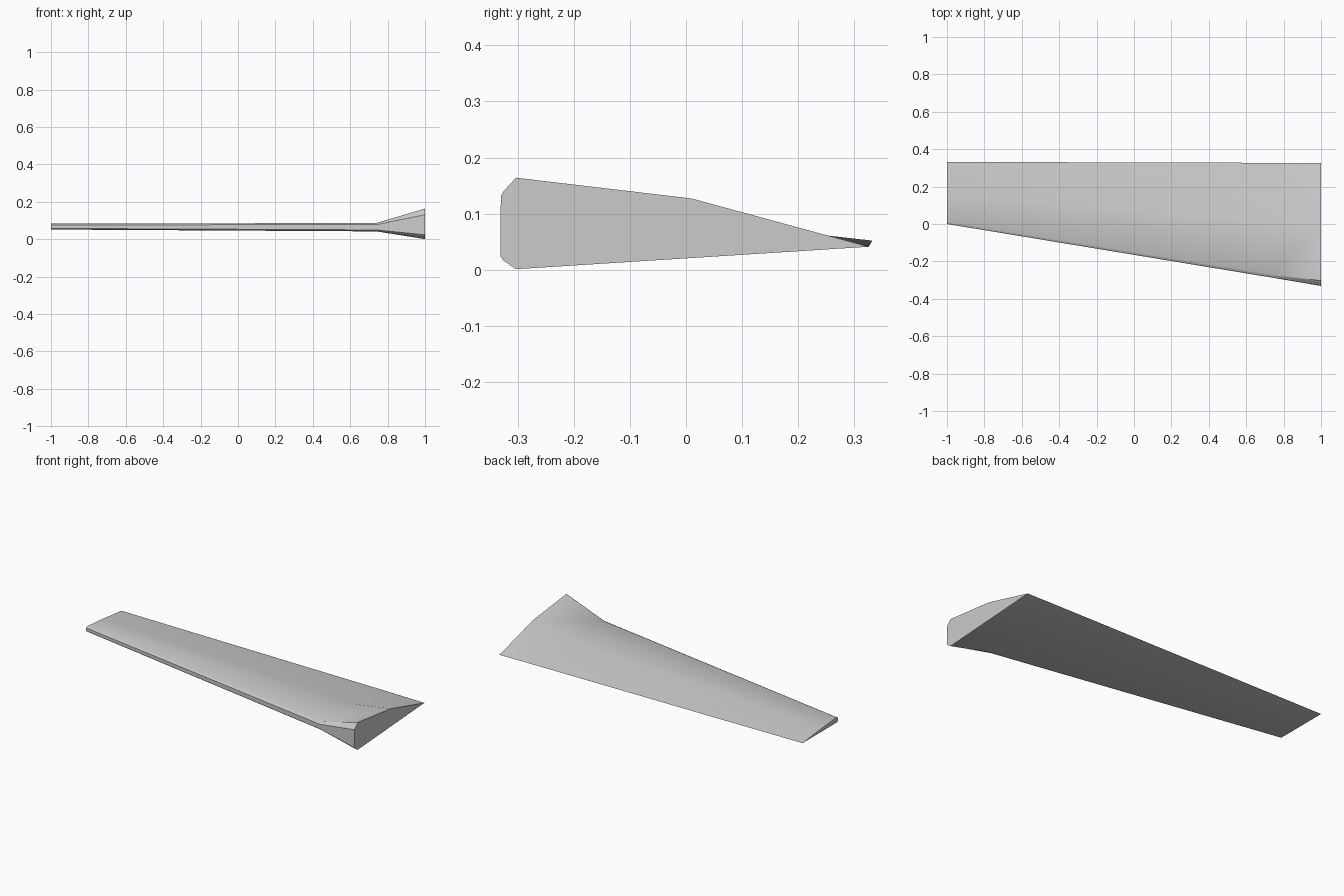
import bpy
import bmesh
import math

if "Cube" in bpy.data.objects:
    bpy.data.objects.remove(bpy.data.objects["Cube"], do_unlink=True)

grey = bpy.data.materials.new("light grey")
grey.use_nodes = True
colour = (0.6, 0.6, 0.6, 1)
grey.diffuse_color = colour
grey.node_tree.nodes["Principled BSDF"].inputs["Base Color"].default_value = colour

# Wing sections as (y, z): underside nose, blunt leading edge, upper nose, crest, trailing edge
tip = [(0.012, 0.052), (0.003, 0.055), (0, 0.058), (0, 0.077), (0.003, 0.079),
       (0.012, 0.083), (0.16, 0.071), (0.332, 0.052)]
shoulder = [(-0.27, 0.042), (-0.283, 0.046), (-0.287, 0.05), (-0.287, 0.078), (-0.283, 0.081),
            (-0.27, 0.087), (0.02, 0.083), (0.327, 0.043)]
root = [(-0.303, 0.001), (-0.325, 0.016), (-0.331, 0.024), (-0.33, 0.131), (-0.325, 0.14),
        (-0.303, 0.164), (0.01, 0.127), (0.326, 0.041)]
stations = [(-1, tip), (0.74, shoulder), (1, root)]

# Loft the sections into one closed wing
bm = bmesh.new()
rings = [[bm.verts.new((x, y, z)) for y, z in section] for x, section in stations]
for a, b in zip(rings, rings[1:]):
    for i in range(len(a)):
        j = (i + 1) % len(a)
        bm.faces.new((a[i], a[j], b[j], b[i]))
bm.faces.new(rings[0])
bm.faces.new(rings[-1])
bmesh.ops.recalc_face_normals(bm, faces=bm.faces)

mesh = bpy.data.meshes.new("wing")
bm.to_mesh(mesh)
bm.free()
mesh.materials.append(grey)
wing = bpy.data.objects.new("wing", mesh)
bpy.context.collection.objects.link(wing)

# Smooth skin with crisp end caps and trailing edge
bpy.ops.object.select_all(action="DESELECT")
wing.select_set(True)
bpy.context.view_layer.objects.active = wing
bpy.ops.object.shade_smooth_by_angle(angle=math.radians(35))
